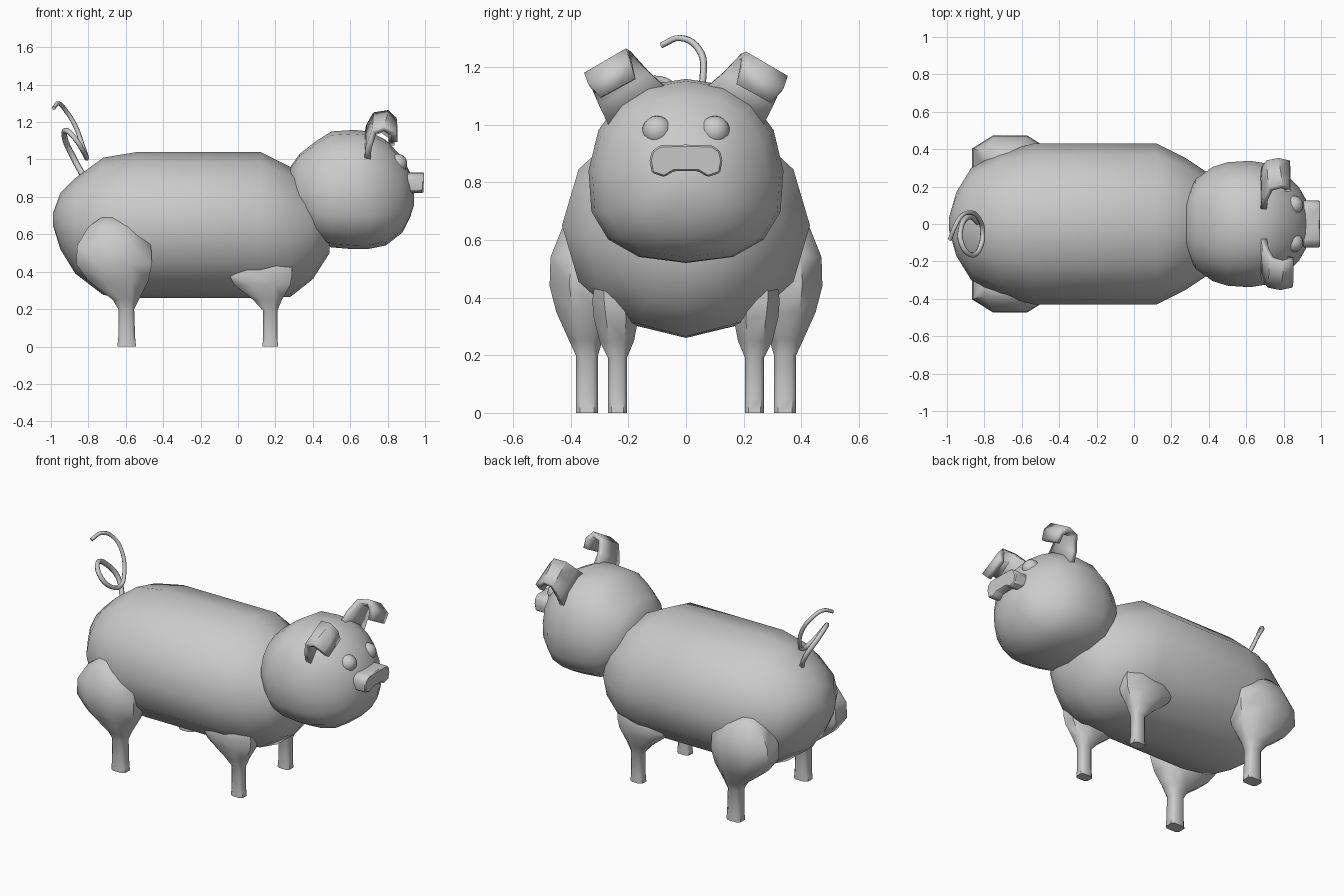
import bpy, bmesh
from math import sin, cos, pi, radians, copysign

if "Cube" in bpy.data.objects:
    bpy.data.objects.remove(bpy.data.objects["Cube"])


def finish(name, bm, angle=50):
    bmesh.ops.recalc_face_normals(bm, faces=bm.faces)
    me = bpy.data.meshes.new(name)
    bm.to_mesh(me)
    bm.free()
    ob = bpy.data.objects.new(name, me)
    bpy.context.collection.objects.link(ob)
    bpy.ops.object.select_all(action='DESELECT')
    ob.select_set(True)
    bpy.context.view_layer.objects.active = ob
    bpy.ops.object.shade_smooth_by_angle(angle=radians(angle))
    return ob


def power(v, k):
    return copysign(abs(v) ** k, v)


def skin(name, rings, angle=50):
    """Bridge a list of closed point rings and cap both ends."""
    bm = bmesh.new()
    loops = [[bm.verts.new(p) for p in r] for r in rings]
    n = len(loops[0])
    for a, b in zip(loops, loops[1:]):
        for i in range(n):
            j = (i + 1) % n
            bm.faces.new((a[i], a[j], b[j], b[i]))
    bm.faces.new(loops[0])
    bm.faces.new(loops[-1])
    return finish(name, bm, angle)


def lengthwise(name, stations, n, k=1.0, pear=0.0):
    """Stations are (x, top z, bottom z, half width)."""
    rings = []
    for x, top, bot, ry in stations:
        zc, rz = (top + bot) / 2, (top - bot) / 2
        ring = []
        for i in range(n):
            a = 2 * pi * i / n
            ring.append((x, ry * power(sin(a), k) * (1 - pear * cos(a)),
                         zc + rz * power(cos(a), k)))
        rings.append(ring)
    return skin(name, rings, 60)


def leg(name, stations, side, n=8):
    """Stations are (z, x min, x max, y min, y max)."""
    rings = []
    for z, x0, x1, y0, y1 in stations:
        k = 0.55 if z < 0.22 else 0.9
        s = 1 / max(power(cos(pi / n), k), 0.01)
        ring = []
        for i in range(n):
            a = 2 * pi * (i + 0.5) / n
            ring.append(((x0 + x1) / 2 + s * (x1 - x0) / 2 * power(cos(a), k),
                         side * ((y0 + y1) / 2 + s * (y1 - y0) / 2 * power(sin(a), k)), z))
        rings.append(ring)
    return skin(name, rings)


# Body
lengthwise("body", [
    (-0.99, 0.71, 0.65, 0.03), (-0.95, 0.82, 0.52, 0.17), (-0.87, 0.90, 0.39, 0.30),
    (-0.72, 1.01, 0.275, 0.38), (-0.54, 1.04, 0.26, 0.43), (0.12, 1.04, 0.26, 0.43),
    (0.28, 0.96, 0.265, 0.35), (0.40, 0.87, 0.36, 0.27), (0.49, 0.76, 0.50, 0.15)], 12)

# Head, wider at the jowls
lengthwise("head", [
    (0.28, 0.96, 0.76, 0.14), (0.33, 1.03, 0.66, 0.24), (0.42, 1.10, 0.56, 0.305),
    (0.50, 1.15, 0.53, 0.33), (0.62, 1.158, 0.52, 0.338), (0.70, 1.15, 0.522, 0.325),
    (0.79, 1.105, 0.54, 0.285), (0.88, 1.01, 0.61, 0.20), (0.92, 0.93, 0.69, 0.13),
    (0.942, 0.86, 0.76, 0.05)], 16, 0.85, 0.1)

# Snout: waisted outline pushed forward
outline = [(0, 0.93), (0.09, 0.928), (0.118, 0.908), (0.126, 0.875), (0.118, 0.832), (0.075, 0.818),
           (0.042, 0.838)]
outline += [(-y, z) for y, z in reversed(outline[1:])]
snout = skin("snout", [[(x - 0.05 * (0.87 - z), y, z) for y, z in outline] for x in (0.87, 0.993)])
bev = snout.modifiers.new("rim", 'BEVEL')
bev.width = 0.006
bev.segments = 1

# Legs
hind = [(0, -0.645, -0.545, 0.305, 0.382), (0.05, -0.64, -0.55, 0.305, 0.382),
        (0.20, -0.64, -0.555, 0.305, 0.382), (0.25, -0.67, -0.53, 0.29, 0.405),
        (0.35, -0.80, -0.48, 0.24, 0.45), (0.44, -0.865, -0.46, 0.22, 0.473),
        (0.54, -0.86, -0.465, 0.22, 0.47), (0.64, -0.80, -0.54, 0.26, 0.43),
        (0.69, -0.73, -0.65, 0.30, 0.38)]
fore = [(0, 0.13, 0.215, 0.205, 0.27), (0.05, 0.135, 0.21, 0.205, 0.27),
        (0.19, 0.135, 0.21, 0.205, 0.27), (0.25, 0.08, 0.235, 0.18, 0.30),
        (0.33, -0.02, 0.28, 0.165, 0.32), (0.39, -0.05, 0.29, 0.175, 0.325),
        (0.46, 0.0, 0.285, 0.20, 0.315), (0.485, 0.10, 0.25, 0.24, 0.295)]

# Ears: inner and outer edges of a strip folded forward
inner = [(0.69, 0.06, 1.12), (0.70, 0.13, 1.18), (0.73, 0.185, 1.235), (0.79, 0.20, 1.24),
         (0.82, 0.19, 1.20), (0.82, 0.175, 1.14)]
outer = [(0.69, 0.26, 0.98), (0.695, 0.30, 1.06), (0.72, 0.335, 1.14), (0.77, 0.345, 1.155),
         (0.82, 0.335, 1.12), (0.82, 0.295, 1.075)]


def ear(name, side, lift):
    bm = bmesh.new()
    rows = []
    for i, (a, b) in enumerate(zip(inner, outer)):
        up = lift * i / 5
        rows.append([bm.verts.new((a[0] + (b[0] - a[0]) * t + up,
                                   side * (a[1] + (b[1] - a[1]) * t),
                                   a[2] + (b[2] - a[2]) * t + up)) for t in (0, 0.5, 1)])
    for r, q in zip(rows, rows[1:]):
        for i in range(2):
            bm.faces.new((r[i], r[i + 1], q[i + 1], q[i]))
    ob = finish(name, bm)
    sol = ob.modifiers.new("thickness", 'SOLIDIFY')
    sol.thickness = 0.032
    sol.offset = 0


for side, tag in ((1, "left"), (-1, "right")):
    leg("hind_leg_" + tag, hind, side)
    leg("front_leg_" + tag, fore, side)
    ear("ear_" + tag, side, 0.0 if side > 0 else 0.018)
    # Eyes
    bm = bmesh.new()
    bmesh.ops.create_uvsphere(bm, u_segments=16, v_segments=10, radius=0.052)
    eye = finish("eye_" + tag, bm)
    eye.location = (0.853, 0.10 * side, 0.978)

# Curly tail
path = [(-0.82, 0, 0.90), (-0.88, 0.04, 1.01), (-0.925, -0.02, 1.11), (-0.92, -0.11, 1.155),
        (-0.87, -0.165, 1.11), (-0.82, -0.12, 1.03), (-0.81, -0.03, 1.01), (-0.83, 0.03, 1.07),
        (-0.87, 0.06, 1.18), (-0.92, 0.045, 1.26), (-0.96, -0.02, 1.30), (-0.985, -0.085, 1.275)]
cu = bpy.data.curves.new("tail", 'CURVE')
cu.dimensions = '3D'
cu.bevel_depth = 0.015
cu.bevel_resolution = 1
cu.resolution_u = 5
cu.use_fill_caps = True
sp = cu.splines.new('BEZIER')
sp.bezier_points.add(len(path) - 1)
for i, (bp, p) in enumerate(zip(sp.bezier_points, path)):
    bp.co = p
    bp.handle_left_type = bp.handle_right_type = 'AUTO'
    bp.radius = 1.1 - 0.4 * i / len(path)
tail = bpy.data.objects.new("tail", cu)
bpy.context.collection.objects.link(tail)
